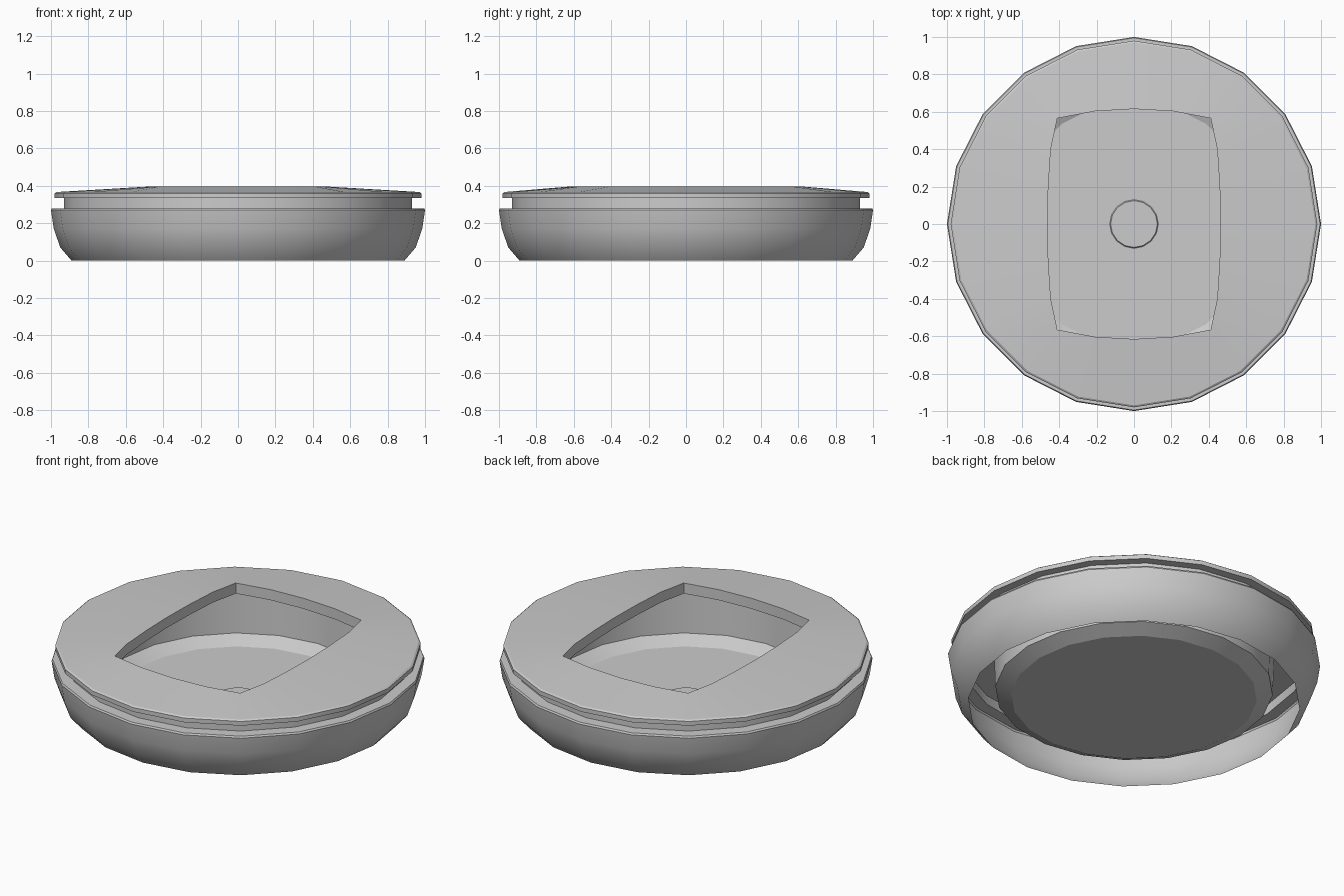
import bpy, math

if "Cube" in bpy.data.objects:
    bpy.data.objects.remove(bpy.data.objects["Cube"], do_unlink=True)

SIDES = 20

grey = bpy.data.materials.new("plain_grey")
grey.use_nodes = True
colour = (0.6, 0.6, 0.6, 1)
grey.diffuse_color = colour
grey.node_tree.nodes["Principled BSDF"].inputs["Base Color"].default_value = colour


def ring(radius, z, sides=SIDES):
    """Regular polygon, counter-clockwise, first corner on +x."""
    step = 2 * math.pi / sides
    return [(radius * math.cos(i * step), radius * math.sin(i * step), z)
            for i in range(sides)]


def loft(name, rings, cap=False):
    """Skin a list of equal-count rings, optionally filling the last one."""
    n = len(rings[0])
    verts = [p for r in rings for p in r]
    faces = []
    for k in range(len(rings) - 1):
        a, b = k * n, (k + 1) * n
        for i in range(n):
            j = (i + 1) % n
            faces.append((a + i, a + j, b + j, b + i))
    if cap:
        start = (len(rings) - 1) * n
        faces.append(tuple(range(start, start + n)))
    mesh = bpy.data.meshes.new(name)
    mesh.from_pydata(verts, [], faces)
    mesh.materials.append(grey)
    mesh.validate()
    obj = bpy.data.objects.new(name, mesh)
    bpy.context.collection.objects.link(obj)
    bpy.ops.object.select_all(action='DESELECT')
    obj.select_set(True)
    bpy.context.view_layer.objects.active = obj
    bpy.ops.object.shade_smooth_by_angle(angle=math.radians(22))
    return obj


# Bulging outer shell, open underneath, with a ledge and a recessed neck
shell_profile = [(0.89, 0), (0.95, 0.07), (0.985, 0.17), (1, 0.27),
                 (0.995, 0.28), (0.93, 0.28), (0.93, 0.335)]
loft("outer_shell", [ring(r, z) for r, z in shell_profile])

# Barrel-shaped opening: one quarter, mirrored to all four
quarter = [(0.463, 0), (0.458, 0.2), (0.445, 0.4), (0.41, 0.565), (0.21, 0.603)]
half = quarter + [(0, 0.615)] + [(-x, y) for x, y in reversed(quarter[1:])]
outline = half + [(-x, -y) for x, y in half]


def opening(z):
    return [(x, y, z) for x, y in outline]


# Lid, gently rising from its rim to the opening
loft("lid", [opening(0.335), ring(0.98, 0.335), ring(0.98, 0.36),
             ring(0.97, 0.367), opening(0.397), opening(0.335)])

# Inner bowl hanging below the lid
loft("inner_bowl", [ring(0.755, 0.335), ring(0.745, 0.08), ring(0.66, 0.04)],
     cap=True)

# Small round boss in the middle of the floor
loft("floor_boss", [ring(0.13, 0.04, 16), ring(0.125, 0.046, 16)], cap=True)
